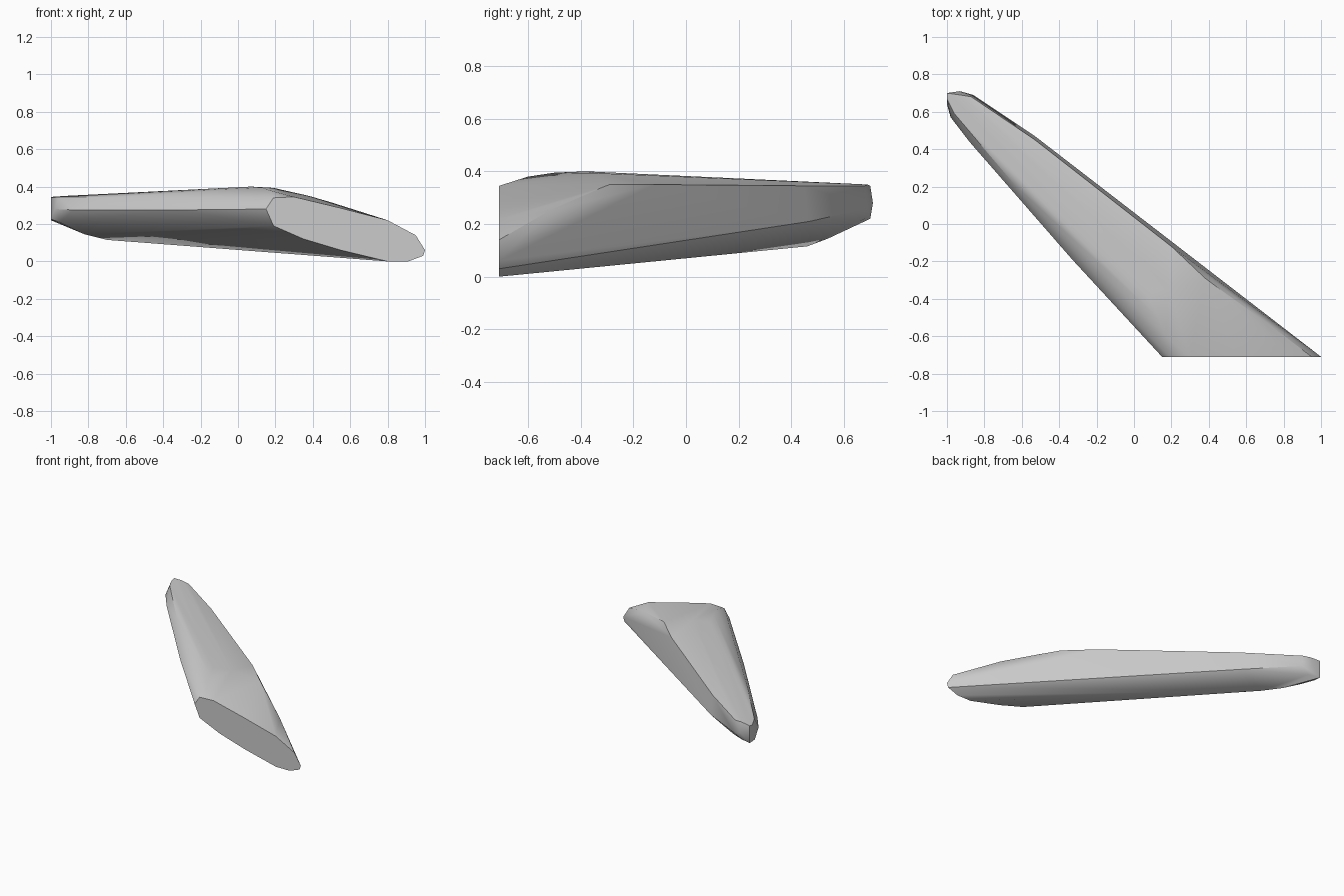
import bpy
import bmesh
import math

cube = bpy.data.objects.get("Cube")
if cube:
    bpy.data.objects.remove(cube, do_unlink=True)


def make_material(name, colour):
    material = bpy.data.materials.new(name)
    material.use_nodes = True
    material.diffuse_color = colour
    shader = next(n for n in material.node_tree.nodes if n.type == "BSDF_PRINCIPLED")
    shader.inputs["Base Color"].default_value = colour
    return material


def skin_object(name, guide_curves, material):
    """Stretch one closed skin over all of the guide curves."""
    bm = bmesh.new()
    for curve in guide_curves:
        for point in curve:
            bm.verts.new(point)
    result = bmesh.ops.convex_hull(bm, input=bm.verts)
    unused = {v for v in result["geom_interior"] + result["geom_unused"]
              if isinstance(v, bmesh.types.BMVert)}
    bmesh.ops.delete(bm, geom=list(unused), context="VERTS")
    loose = [v for v in bm.verts if not v.link_faces]
    bmesh.ops.delete(bm, geom=loose, context="VERTS")
    # Merge the triangles of flat areas such as the root cap
    bmesh.ops.dissolve_limit(bm, angle_limit=math.radians(1),
                             verts=bm.verts, edges=bm.edges)
    bmesh.ops.recalc_face_normals(bm, faces=bm.faces)
    mesh = bpy.data.meshes.new(name)
    bm.to_mesh(mesh)
    bm.free()
    mesh.materials.append(material)
    obj = bpy.data.objects.new(name, mesh)
    bpy.context.collection.objects.link(obj)
    return obj


grey = make_material("light grey", (0.6, 0.6, 0.6, 1))

# Flat root cap, an aerofoil-like profile in x and z
root_y = -0.71
root_profile = [(0.15, 0.28), (0.19, 0.34), (0.3, 0.345), (0.55, 0.285),
                (0.8, 0.22), (0.95, 0.14), (1, 0.06), (0.99, 0.03),
                (0.91, 0), (0.8, 0), (0.55, 0.06), (0.35, 0.12), (0.19, 0.19)]
root = [(x, root_y, z) for x, z in root_profile]

# Domed crest running along the top
crest = [(0.17, -0.6, 0.38), (0.13, -0.5, 0.395), (0.07, -0.38, 0.4),
         (0.19, -0.34, 0.393), (-0.93, 0.69, 0.35)]

# Upper rear shoulder
shoulder = [(0.7, -0.52, 0.25), (0.5, -0.38, 0.315), (0.38, -0.29, 0.35),
            (0.2, -0.12, 0.35), (-0.53, 0.45, 0.345), (-0.87, 0.68, 0.345)]

# Rear edge, the widest line of the back
rear_edge = [(0.2, -0.09, 0.15), (-0.53, 0.47, 0.21), (-0.86, 0.69, 0.26)]

# Keel along the underside
keel = [(-0.7, 0.46, 0.115), (-0.82, 0.54, 0.145)]

# Leading side: widest line, then the lower edge
leading_edge = [(-0.03, -0.5, 0.28), (-0.33, -0.19, 0.275),
                (-0.67, 0.2, 0.275), (-0.88, 0.44, 0.275), (-0.98, 0.57, 0.28)]
lower_edge = [(-0.58, 0.2, 0.19), (-0.82, 0.44, 0.195), (-0.95, 0.57, 0.21)]

# Upper leading shoulder
upper_edge = [(-0.28, -0.17, 0.345), (-0.63, 0.2, 0.345), (-0.96, 0.59, 0.345)]

# Blunt tip
tip = [(-1, 0.67, 0.34), (-1, 0.7, 0.345), (-1, 0.7, 0.22),
       (-1, 0.64, 0.225), (-0.93, 0.71, 0.28), (-0.92, 0.68, 0.22)]

wing = skin_object("wing", [root, crest, shoulder, rear_edge, keel,
                            leading_edge, lower_edge, upper_edge, tip], grey)

bpy.ops.object.select_all(action="DESELECT")
wing.select_set(True)
bpy.context.view_layer.objects.active = wing
bpy.ops.object.shade_smooth_by_angle(angle=math.radians(35))
